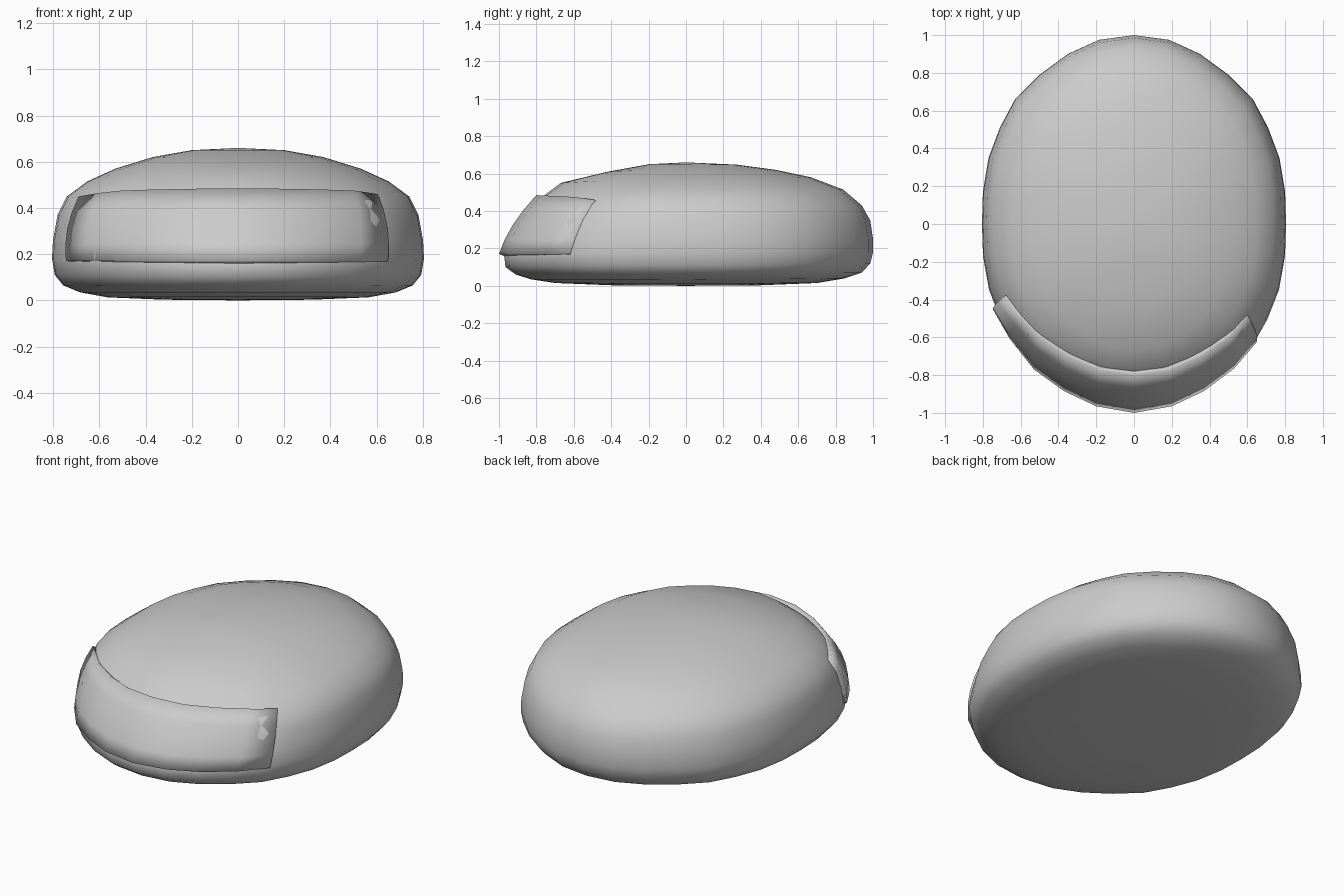
import bpy, math

if "Cube" in bpy.data.objects:
    bpy.data.objects.remove(bpy.data.objects["Cube"])

# plan outline of one quarter (x, y), from the back tip round to the side
QUARTER = [(0, 1), (.185, .975), (.35, .9), (.5, .79), (.63, .66),
           (.71, .51), (.77, .35), (.8, .17), (.805, 0)]
# (plan scale, height) profiles from underside to crown
SIDE = [(.4, .003), (.7, .013), (.85, .035), (.94, .065), (.985, .11), (1, .18), (.995, .26),
        (.97, .37), (.92, .45), (.81, .515), (.66, .57), (.46, .62), (.25, .65)]
BACK = [(.4, .003), (.7, .015), (.85, .04), (.94, .07), (.985, .12), (1, .18), (1, .25),
        (.985, .35), (.94, .43), (.84, .515), (.67, .58), (.48, .62), (.27, .648)]
FRONT = [(.4, .003), (.7, .015), (.83, .035), (.91, .06), (.965, .1), (.972, .16), (.95, .22),
         (.90, .31), (.84, .40), (.77, .475), (.67, .55), (.42, .61), (.2, .65)]


def make_object(name, verts, faces):
    mesh = bpy.data.meshes.new(name)
    mesh.from_pydata(verts, [], faces)
    obj = bpy.data.objects.new(name, mesh)
    bpy.context.collection.objects.link(obj)
    return obj


def shade(obj, angle):
    bpy.ops.object.select_all(action='DESELECT')
    obj.select_set(True)
    bpy.context.view_layer.objects.active = obj
    bpy.ops.object.shade_smooth_by_angle(angle=math.radians(angle))


# rounded body: full outline, counter-clockwise seen from above
outline = [(-x, y) for x, y in QUARTER]
outline += [(-x, -y) for x, y in QUARTER[-2::-1]]
outline += [(x, -y) for x, y in QUARTER[1:]]
outline += [(x, y) for x, y in QUARTER[-2:0:-1]]
n = len(outline)
verts, faces = [], []
for side, back, front in zip(SIDE, BACK, FRONT):
    for x, y in outline:
        end = back if y > 0 else front
        w = y * y / (y * y + (x / .805) ** 2)
        s, z = (side[c] * (1 - w) + end[c] * w for c in range(2))
        verts.append((x * s, y * s, z))
rows = len(SIDE)
for r in range(rows - 1):
    for i in range(n):
        j = (i + 1) % n
        faces.append((r * n + i, r * n + j, (r + 1) * n + j, (r + 1) * n + i))
low, high = len(verts), len(verts) + 1
verts += [(0, 0, 0), (0, 0, .66)]
for i in range(n):
    j = (i + 1) % n
    faces.append((low, j, i))
    faces.append((high, (rows - 1) * n + i, (rows - 1) * n + j))
body = make_object("body", verts, faces)
shade(body, 60)

# front panel: curved plate wrapping the front, longer on the left
BOTTOM = [(-.745, -.455), (-.66, -.605), (-.53, -.77), (-.37, -.885), (-.2, -.965),
          (0, -1), (.2, -.965), (.37, -.885), (.53, -.765), (.65, -.625)]
TOP = [(-.69, -.385, .45), (-.6, -.5, .465), (-.505, -.6, .475), (-.355, -.7, .48),
       (-.185, -.775, .483), (0, -.8, .485), (.185, -.775, .483), (.355, -.7, .48),
       (.505, -.6, .475), (.605, -.49, .46)]
verts, faces = [], []
steps, m = 4, len(TOP)
for k in range(steps + 1):
    t = k / steps
    bulge = .025 * 4 * t * (1 - t)
    for (bx, by), (tx, ty, tz) in zip(BOTTOM, TOP):
        x, y = bx + (tx - bx) * t, by + (ty - by) * t
        grow = 1 + bulge / math.hypot(x, y)
        verts.append((x * grow, y * grow, .17 + (tz - .17) * t))
for k in range(steps):
    for i in range(m - 1):
        a = k * m + i
        faces.append((a, a + 1, a + m + 1, a + m))
panel = make_object("front_panel", verts, faces)
solid = panel.modifiers.new("thickness", 'SOLIDIFY')
solid.thickness = .033
solid.offset = -1
shade(panel, 40)
